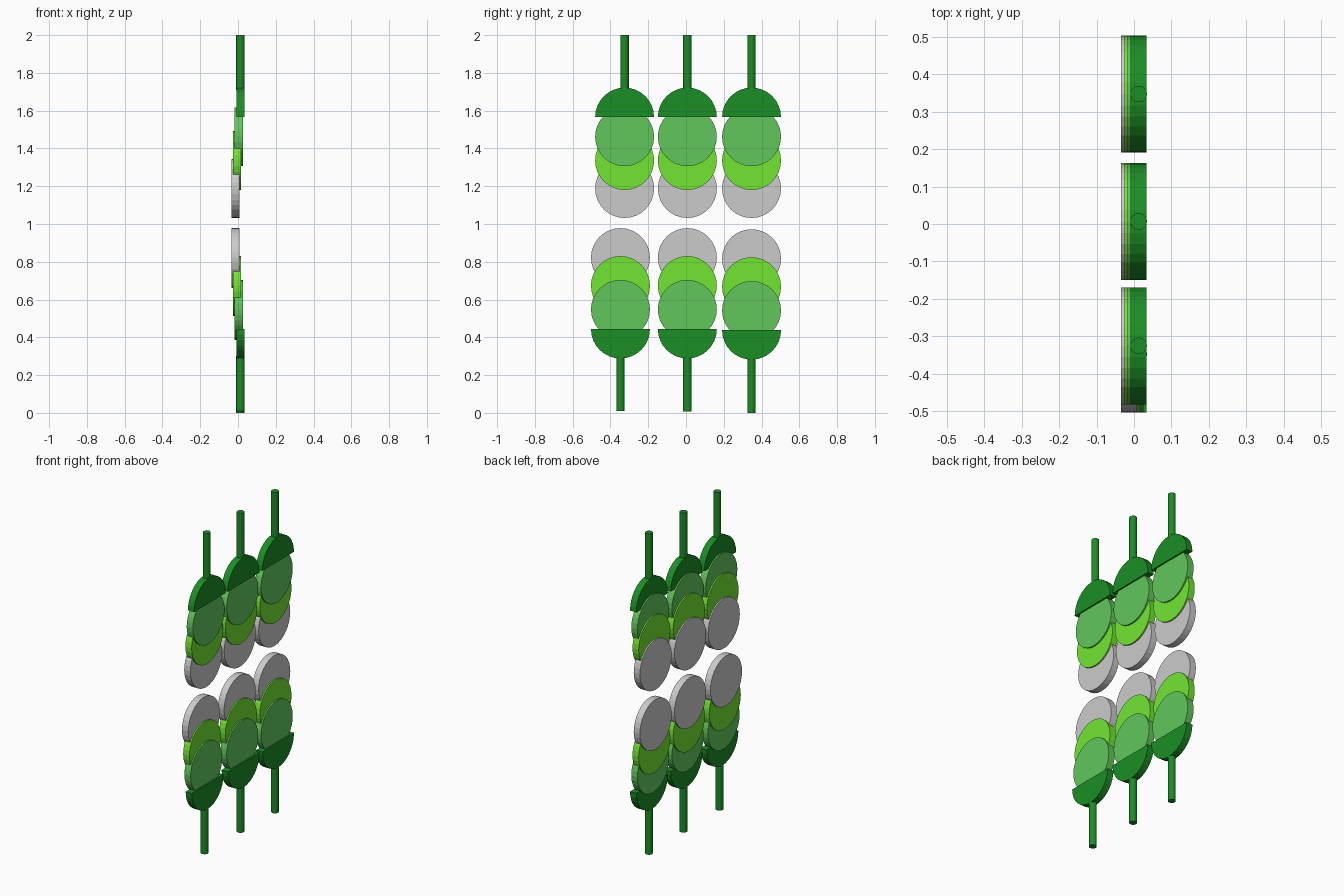
import bpy, bmesh, math

if "Cube" in bpy.data.objects:
    bpy.data.objects.remove(bpy.data.objects["Cube"])

R, T, STEM_R, SIDES = 0.156, 0.0425, 0.022, 32


def material(name, rgb):
    m = bpy.data.materials.new(name)
    m.diffuse_color = (*rgb, 1)
    m.use_nodes = True
    m.node_tree.nodes["Principled BSDF"].inputs["Base Color"].default_value = m.diffuse_color
    return m


dark = material("dark_green", (0.011, 0.272, 0.018))
medium = material("medium_green", (0.119, 0.571, 0.105))
light = material("light_green", (0.168, 0.79, 0.033))


def finish(bm, name, loc, mat):
    bmesh.ops.recalc_face_normals(bm, faces=bm.faces)
    me = bpy.data.meshes.new(name)
    bm.to_mesh(me)
    bm.free()
    ob = bpy.data.objects.new(name, me)
    ob.location = loc
    if mat:
        me.materials.append(mat)
    bpy.context.collection.objects.link(ob)


def disc(name, x, y, z, mat, half=0):
    """Upright disc facing x; half = 1 keeps the upper half, -1 the lower."""
    bm = bmesh.new()
    n = SIDES // 2 if half else SIDES
    sweep = math.pi * half if half else 2 * math.pi
    count = n + 1 if half else n
    ring = [bm.verts.new((-T / 2, R * math.cos(sweep * i / n), R * math.sin(sweep * i / n)))
            for i in range(count)]
    face = bm.faces.new(ring)
    ext = bmesh.ops.extrude_face_region(bm, geom=[face], use_keep_orig=True)
    verts = [g for g in ext["geom"] if isinstance(g, bmesh.types.BMVert)]
    bmesh.ops.translate(bm, verts=verts, vec=(T, 0, 0))
    finish(bm, name, (x, y, z), mat)


def stem(name, x, y, z0, z1):
    bm = bmesh.new()
    bmesh.ops.create_cone(bm, cap_ends=True, segments=24, radius1=STEM_R, radius2=STEM_R,
                          depth=z1 - z0)
    finish(bm, name, (x, y, (z0 + z1) / 2), dark)


def column(tag, y, up, mirror=0.0, tip=2.0):
    """Stack of overlapping discs; lower columns mirror the heights."""
    h = (lambda z: z) if up else (lambda z: mirror - z)
    disc("grey_disc_" + tag, -0.013, y, h(1.188), None)
    disc("light_disc_" + tag, -0.0045, y, h(1.336), light)
    disc("medium_disc_" + tag, 0.004, y, h(1.462), medium)
    disc("dark_half_disc_" + tag, 0.0125, y, h(1.566), dark, 1 if up else -1)
    a, b = sorted((h(1.71), tip))
    stem("stem_" + tag, 0.0125, y, a, b)


# Upper row of three hanging columns
for tag, y in (("upper_left", -0.325), ("upper_middle", 0.007), ("upper_right", 0.347)):
    column(tag, y, True)

# Lower row, upside down, with slightly different offsets
for tag, y, m, tip in (("lower_left", -0.347, 2.010, 0.010),
                       ("lower_middle", 0.007, 2.010, 0.008),
                       ("lower_right", 0.347, 2.004, 0.0)):
    column(tag, y, False, m, tip)
